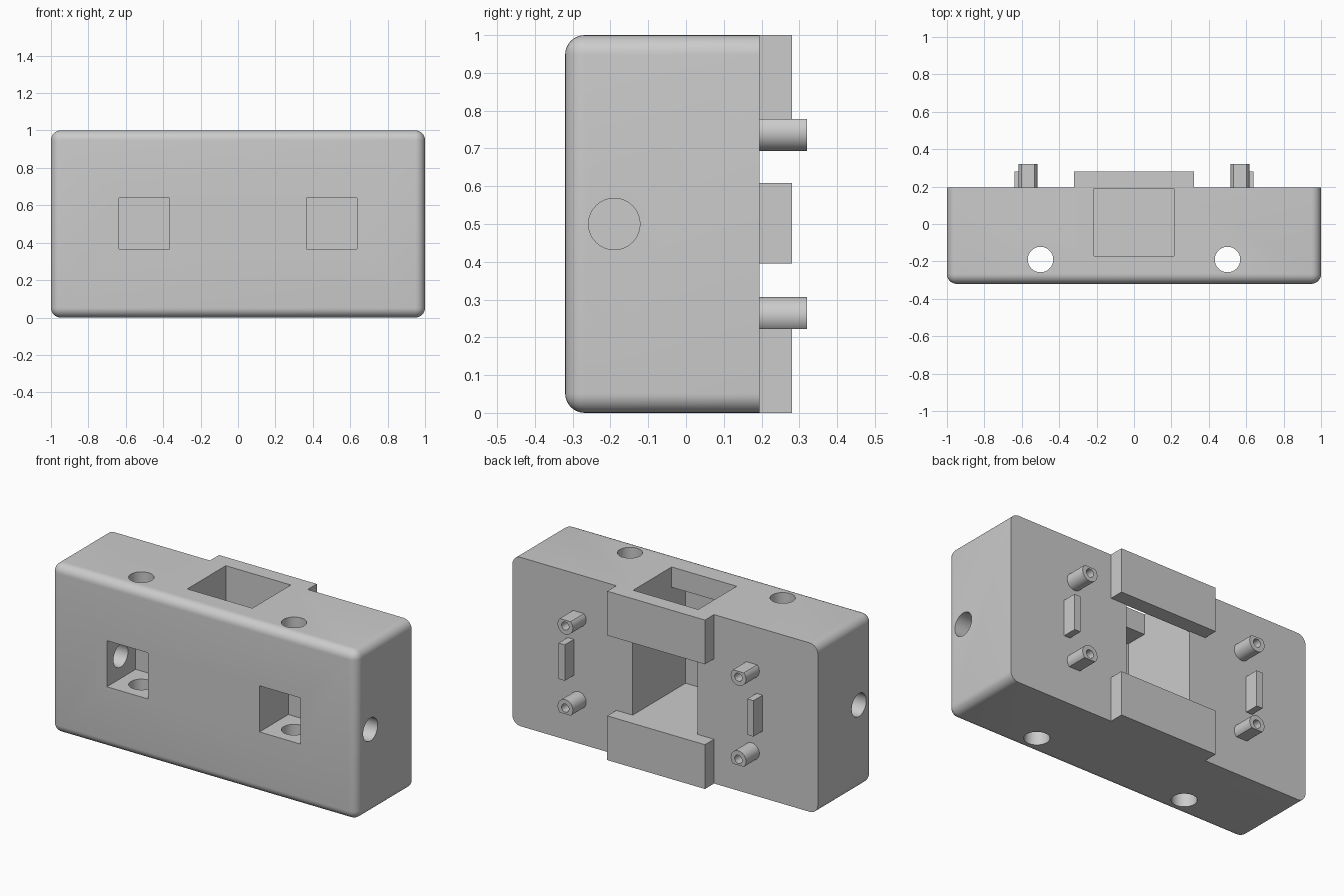
import bpy, bmesh, math
from mathutils import Matrix

cube = bpy.data.objects.get("Cube")
if cube:
    bpy.data.objects.remove(cube)

grey = bpy.data.materials.new("plain_grey")
grey.use_nodes = True
grey.diffuse_color = (0.6, 0.6, 0.6, 1)
grey.node_tree.nodes["Principled BSDF"].inputs["Base Color"].default_value = (0.6, 0.6, 0.6, 1)

BACK = 0.195       # rear face of the housing
FRONT = -0.32
BORE_Y = -0.19


def finish(name, bm):
    mesh = bpy.data.meshes.new(name)
    bmesh.ops.recalc_face_normals(bm, faces=bm.faces)
    bm.to_mesh(mesh)
    bm.free()
    mesh.materials.append(grey)
    ob = bpy.data.objects.new(name, mesh)
    bpy.context.collection.objects.link(ob)
    return ob


def box_bm(x, y, z):
    bm = bmesh.new()
    bmesh.ops.create_cube(bm, size=1)
    for v in bm.verts:
        for i, (a, b) in enumerate((x, y, z)):
            v.co[i] = a if v.co[i] < 0 else b
    return bm


def box(name, x, y, z):
    return finish(name, box_bm(x, y, z))


def cylinder(name, radius, length, centre, axis):
    bm = bmesh.new()
    turn = {"X": Matrix.Rotation(math.pi / 2, 4, "Y"),
            "Y": Matrix.Rotation(math.pi / 2, 4, "X"), "Z": Matrix()}[axis]
    bmesh.ops.create_cone(bm, cap_ends=True, segments=48, radius1=radius, radius2=radius,
                          depth=length, matrix=Matrix.Translation(centre) @ turn)
    return finish(name, bm)


def cut(target, cutters):
    # Apply every cutter, then discard it
    bpy.context.view_layer.objects.active = target
    for c in cutters:
        mod = target.modifiers.new("cut", "BOOLEAN")
        mod.operation = "DIFFERENCE"
        mod.solver = "EXACT"
        mod.object = c
        bpy.ops.object.modifier_apply(modifier=mod.name)
        bpy.data.objects.remove(c)


def smooth(ob):
    bpy.ops.object.select_all(action="DESELECT")
    ob.select_set(True)
    bpy.context.view_layer.objects.active = ob
    bpy.ops.object.shade_smooth_by_angle(angle=math.radians(30))


# Housing: rounded everywhere except around the flat rear face
bm = box_bm((-1, 1), (FRONT, BACK), (0, 1))
edges = [e for e in bm.edges if not all(v.co.y > 0 for v in e.verts)]
bmesh.ops.bevel(bm, geom=edges, offset=0.052, segments=8, profile=0.5, affect="EDGES")
housing = finish("housing", bm)

# Central chamber, top mouth and rear window
half = 0.213
cutters = [
    box("chamber_cutter", (-half, half), (-0.30, 0.19), (0.262, 0.88)),
    box("mouth_cutter", (-half, half), (-0.17, 0.19), (0.6, 1.1)),
    box("window_cutter", (-half, half), (0.1, 0.4), (0.262, 0.738)),
]
# Front pockets with vertical and sideways bores
for s in (-1, 1):
    cutters += [
        box("pocket_cutter", (s * 0.5 - 0.135, s * 0.5 + 0.135), (-0.5, -0.05), (0.365, 0.638)),
        cylinder("vertical_bore_cutter", 0.068, 1.4, (s * 0.5, BORE_Y, 0.5), "Z"),
        cylinder("side_bore_cutter", 0.068, 0.6, (s * 0.8, BORE_Y, 0.5), "X"),
    ]
cut(housing, cutters)
smooth(housing)

# Raised rails above and below the rear window
box("lower_rail", (-0.32, 0.32), (BACK, 0.28), (0, 0.262))
box("upper_rail", (-0.32, 0.32), (BACK, 0.28), (0.738, 1))

# Rear locating tabs and hollow pegs with one flat side
for s, side in ((-1, "right"), (1, "left")):
    x = sorted((s * 0.598, s * 0.638))
    box(side + "_tab", x, (BACK, 0.28), (0.395, 0.608))
    for t, level in ((-1, "lower"), (1, "upper")):
        z = 0.5 + t * 0.243
        px = s * 0.567
        peg = cylinder(f"{side}_{level}_peg", 0.05, 0.125, (px, BACK + 0.0625, z), "Y")
        flat = sorted((z + t * 0.035, z + t * 0.1))
        cut(peg, [
            box("flat_cutter", (px - 0.1, px + 0.1), (0.1, 0.5), flat),
            cylinder("peg_bore_cutter", 0.024, 0.2, (px, BACK + 0.11, z), "Y"),
        ])
        smooth(peg)
